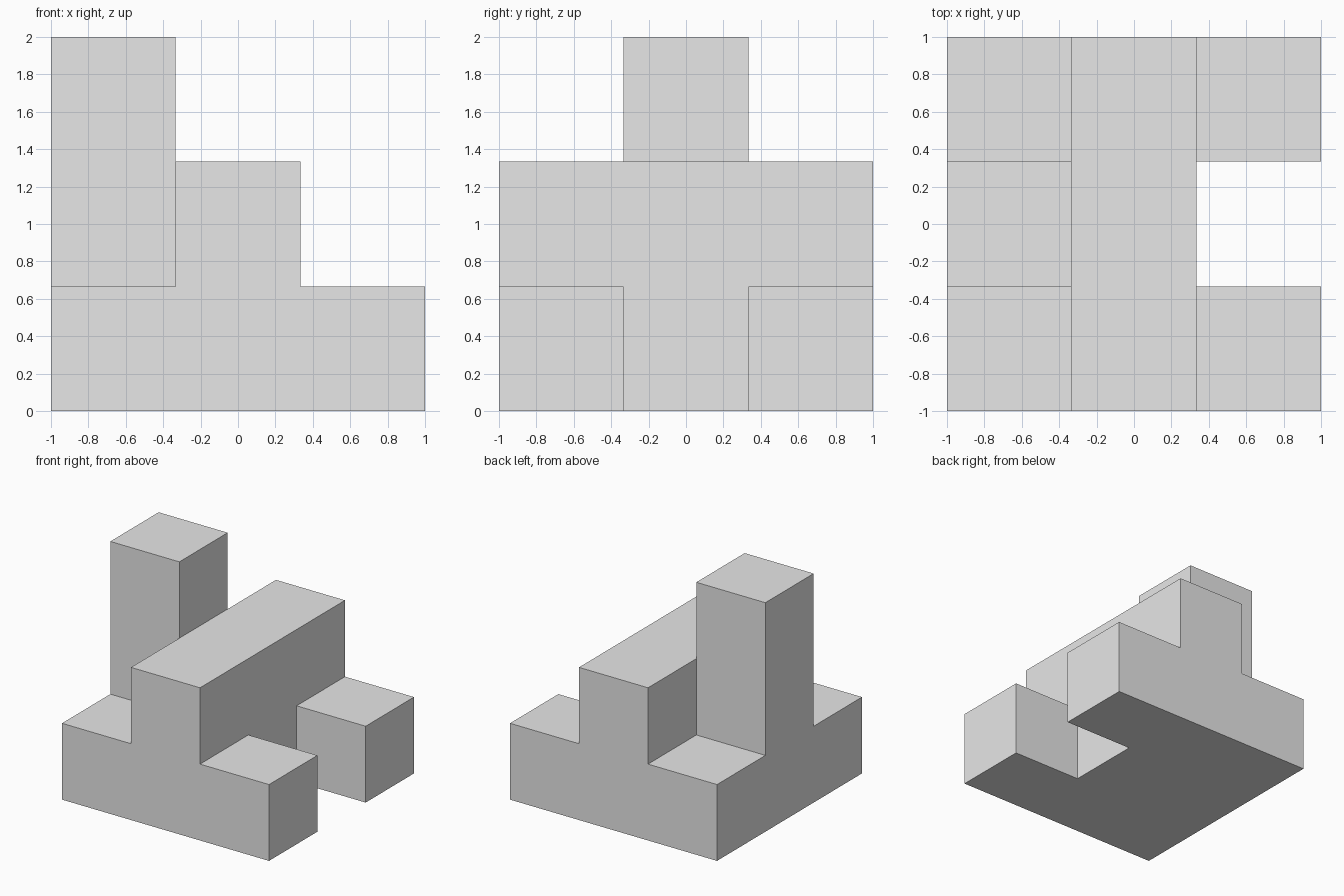
import bpy
import bmesh
from mathutils import Vector

default_cube = bpy.data.objects.get("Cube")
if default_cube:
    bpy.data.objects.remove(default_cube, do_unlink=True)

UNIT = 2 / 3

# Parts as blocks on a 3 x 3 x 3 grid: lowest cell and size in cells
PARTS = {
    "base_spine": ((0, 0, 0), (2, 3, 1)),
    "front_arm": ((2, 0, 0), (1, 1, 1)),
    "back_arm": ((2, 2, 0), (1, 1, 1)),
    "ridge_bar": ((1, 0, 1), (1, 3, 1)),
    "tower": ((0, 1, 1), (1, 1, 2)),
}


def block_cells(start, size):
    """All grid cells covered by one block."""
    return {
        (start[0] + i, start[1] + j, start[2] + k)
        for i in range(size[0])
        for j in range(size[1])
        for k in range(size[2])
    }


def add_side(bm, cell, axis, sign):
    """One outward square on the given side of a cell."""
    normal, u = Vector(), Vector()
    normal[axis] = sign
    u[(axis + 1) % 3] = 1
    v = normal.cross(u)
    centre = Vector(cell) + normal / 2
    corners = [centre + (a * u + b * v) / 2
               for a, b in ((-1, -1), (1, -1), (1, 1), (-1, 1))]
    offset = Vector((-1, -1, 0.5))
    bm.faces.new([bm.verts.new((c + offset) * UNIT) for c in corners])


# Fuse the parts into one solid, leaving out the hidden inner walls
cells = set().union(*(block_cells(*part) for part in PARTS.values()))
bm = bmesh.new()
for cell in sorted(cells):
    for axis in range(3):
        for sign in (-1, 1):
            neighbour = list(cell)
            neighbour[axis] += sign
            if tuple(neighbour) not in cells:
                add_side(bm, cell, axis, sign)

# Weld the corners and merge flush squares into clean flat faces
bmesh.ops.remove_doubles(bm, verts=bm.verts, dist=0.001)
bmesh.ops.dissolve_limit(bm, angle_limit=0.02, verts=bm.verts, edges=bm.edges)
bm.normal_update()

mesh = bpy.data.meshes.new("stepped_block")
bm.to_mesh(mesh)
bm.free()

# Plain grey
grey = bpy.data.materials.new("light_grey")
grey.use_nodes = True
colour = (0.8, 0.8, 0.8, 1)
grey.diffuse_color = colour
grey.node_tree.nodes["Principled BSDF"].inputs["Base Color"].default_value = colour
mesh.materials.append(grey)

stepped_block = bpy.data.objects.new("stepped_block", mesh)
bpy.context.collection.objects.link(stepped_block)
